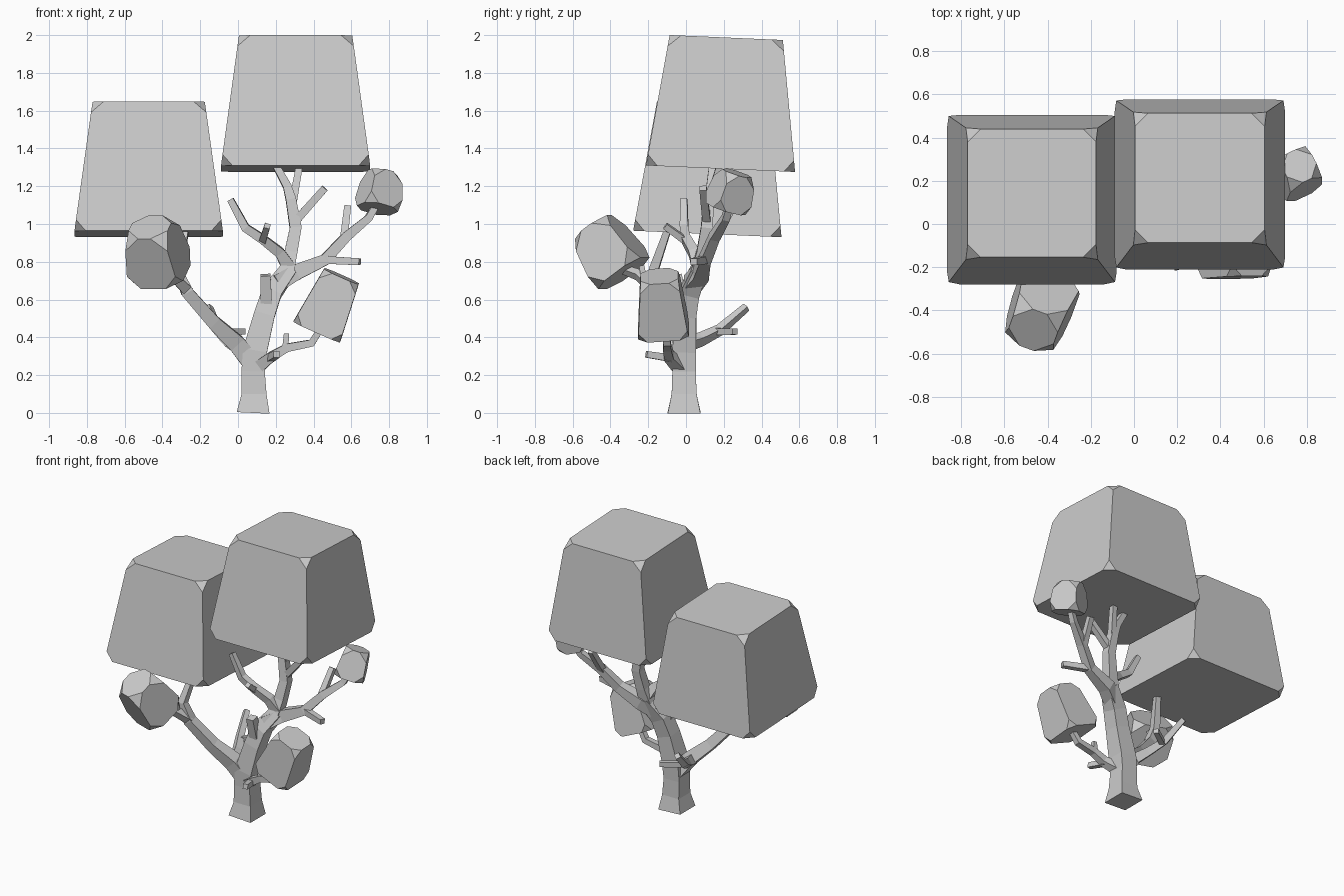
import bpy, bmesh
from math import radians
from mathutils import Vector, Euler


def finish(name, bm):
    bmesh.ops.recalc_face_normals(bm, faces=bm.faces)
    me = bpy.data.meshes.new(name)
    bm.to_mesh(me)
    bm.free()
    ob = bpy.data.objects.new(name, me)
    bpy.context.collection.objects.link(ob)
    return ob


# Tapered block with clipped corners: used for every clump of leaves
def foliage(name, center, bottom, top, height, rot, clip):
    bm = bmesh.new()
    bmesh.ops.create_cube(bm, size=2)
    for v in bm.verts:
        half = top if v.co.z > 0 else bottom
        v.co = (v.co.x * half, v.co.y * half, v.co.z * height / 2)
    bmesh.ops.bevel(bm, geom=bm.verts[:], offset=clip, segments=1,
                    affect='VERTICES', profile=0.5)
    ob = finish(name, bm)
    ob.location = center
    ob.rotation_euler = Euler([radians(a) for a in rot])
    return ob


# Square tapered limb through points (x, y, z, half width)
def limb(name, pts):
    bm = bmesh.new()
    P = [Vector(p[:3]) for p in pts]
    side = None
    prev = None
    for i, p in enumerate(P):
        a = (p - P[i - 1]).normalized() if i else Vector()
        b = (P[i + 1] - p).normalized() if i < len(P) - 1 else Vector()
        t = (a + b).normalized()
        if side is None:
            ref = Vector((0, 1, 0)) if abs(t.y) < 0.9 else Vector((0, 0, 1))
            side = ref.cross(t)
        side = (side - t * side.dot(t)).normalized()
        up = t.cross(side)
        r = pts[i][3]
        ring = [bm.verts.new(p + side * r * sx + up * r * sy)
                for sx, sy in ((-1, -1), (1, -1), (1, 1), (-1, 1))]
        if prev:
            for k in range(4):
                bm.faces.new((prev[k], prev[k - 1], ring[k - 1], ring[k]))
        else:
            bm.faces.new(ring)
        prev = ring
    bm.faces.new(prev)
    return finish(name, bm)


# Leaf clumps
foliage("canopy_right", (0.305, 0.198, 1.64), 0.395, 0.30, 0.695, (-2.5, 0, 0), 0.06)
foliage("canopy_left", (-0.473, 0.128, 1.292), 0.393, 0.297, 0.69, (-2.5, 0, 0), 0.06)
foliage("leaf_clump_front", (-0.437, -0.41, 0.862), 0.145, 0.11, 0.30, (35, 0, -20), 0.075)
foliage("leaf_clump_low", (0.483, -0.13, 0.578), 0.135, 0.10, 0.32, (4, 24, 0), 0.05)
foliage("leaf_clump_side", (0.752, 0.24, 1.175), 0.10, 0.078, 0.20, (-12, 15, 25), 0.055)

# Trunk and main limbs
limb("trunk", [(0.08, -0.01, 0, 0.087), (0.085, -0.01, 0.10, 0.066),
               (0.08, -0.01, 0.22, 0.062), (0.09, -0.01, 0.33, 0.064),
               (0.14, 0.0, 0.52, 0.055), (0.18, 0.02, 0.64, 0.053),
               (0.27, 0.07, 0.76, 0.042)])
limb("left_limb", [(0.07, -0.01, 0.27, 0.05), (-0.01, -0.04, 0.37, 0.046),
                   (-0.13, -0.10, 0.48, 0.036), (-0.27, -0.16, 0.64, 0.032),
                   (-0.32, -0.17, 0.76, 0.025), (-0.28, -0.10, 0.96, 0.018)])
limb("right_limb", [(0.20, 0.03, 0.68, 0.045), (0.30, 0.08, 0.74, 0.042),
                    (0.46, 0.10, 0.81, 0.030), (0.57, 0.15, 0.93, 0.026),
                    (0.69, 0.21, 1.03, 0.020), (0.73, 0.23, 1.10, 0.017)])
limb("centre_limb", [(0.25, 0.06, 0.73, 0.042), (0.28, 0.09, 0.85, 0.034),
                     (0.305, 0.11, 0.98, 0.031), (0.28, 0.12, 1.13, 0.027),
                     (0.26, 0.13, 1.20, 0.022), (0.20, 0.14, 1.31, 0.018)])

# Smaller branches
branches = {
    "low_branch": [(0.09, -0.02, 0.23, 0.035), (0.18, -0.09, 0.30, 0.026),
                   (0.26, -0.10, 0.345, 0.022), (0.39, -0.10, 0.37, 0.020),
                   (0.44, -0.11, 0.45, 0.017)],
    "back_branch": [(-0.02, -0.02, 0.36, 0.035), (-0.06, 0.08, 0.39, 0.027),
                    (-0.11, 0.18, 0.44, 0.022), (-0.155, 0.32, 0.56, 0.017)],
    "clump_branch": [(-0.27, -0.16, 0.65, 0.028), (-0.35, -0.25, 0.73, 0.022),
                     (-0.42, -0.36, 0.77, 0.017)],
    "inner_branch": [(0.27, 0.07, 0.77, 0.036), (0.22, 0.04, 0.85, 0.027),
                     (0.13, 0.0, 0.92, 0.024), (0.04, -0.01, 0.98, 0.022),
                     (-0.04, -0.01, 1.13, 0.017)],
}
for name, pts in branches.items():
    limb(name, pts)

# Twigs: start, end, thick at the root and thin at the tip
twigs = [
    ((0.15, -0.01, 0.56), (0.145, -0.05, 0.73), 0.027),
    ((0.17, -0.08, 0.29), (0.205, -0.21, 0.31), 0.017),
    ((0.25, -0.10, 0.34), (0.257, -0.10, 0.42), 0.014),
    ((-0.10, 0.17, 0.43), (0.03, 0.26, 0.43), 0.016),
    ((-0.33, -0.22, 0.70), (-0.33, -0.235, 0.78), 0.014),
    ((0.13, 0.0, 0.91), (0.155, -0.11, 0.99), 0.016),
    ((0.29, 0.12, 1.11), (0.325, 0.18, 1.31), 0.018),
    ((0.30, 0.11, 1.01), (0.46, 0.09, 1.19), 0.019),
    ((0.46, 0.10, 0.81), (0.645, 0.04, 0.80), 0.018),
    ((0.56, 0.15, 0.92), (0.58, 0.25, 1.09), 0.018),
]
for i, (a, b, r) in enumerate(twigs):
    limb(f"twig_{i + 1}", [(*a, r * 1.15), (*b, r)])
